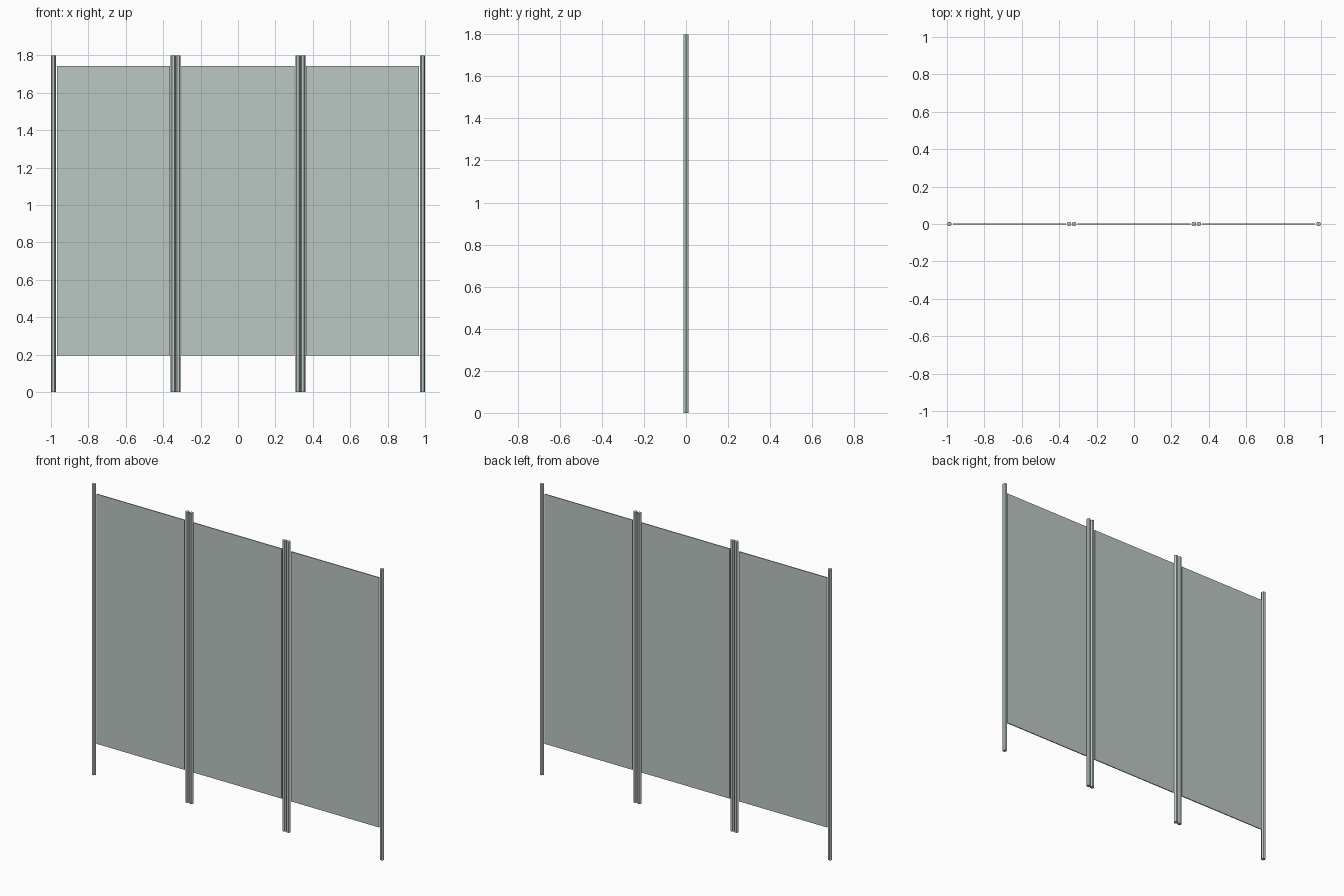
import bpy
import math

cube = bpy.data.objects.get("Cube")
if cube:
    bpy.data.objects.remove(cube, do_unlink=True)

HEIGHT = 1.8
POST_R = 0.0133
BAY = 2 / 3
PANEL_W, PANEL_T = 0.604, 0.006
PANEL_BOTTOM, PANEL_TOP = 0.195, 1.743

# Single pale grey-green finish
finish = bpy.data.materials.new("pale grey green")
finish.use_nodes = True
colour = (0.50, 0.57, 0.54, 1)
finish.diffuse_color = colour
finish.node_tree.nodes["Principled BSDF"].inputs["Base Color"].default_value = colour


def add_post(name, x):
    """Slim hexagonal upright with corners pointing sideways."""
    bpy.ops.mesh.primitive_cylinder_add(
        vertices=6, radius=POST_R, depth=HEIGHT,
        location=(x, 0, HEIGHT / 2), rotation=(0, 0, math.radians(30)))
    post = bpy.context.object
    post.name = name
    post.data.materials.append(finish)


def add_panel(name, x):
    """Thin flat sheet between two posts."""
    bpy.ops.mesh.primitive_cube_add(
        size=1, location=(x, 0, (PANEL_BOTTOM + PANEL_TOP) / 2))
    panel = bpy.context.object
    panel.name = name
    panel.scale = (PANEL_W, PANEL_T, PANEL_TOP - PANEL_BOTTOM)
    panel.data.materials.append(finish)


# Three bays, each a sheet with its own pair of posts
for label, i in (("right", -1), ("middle", 0), ("left", 1)):
    centre = i * BAY
    reach = BAY / 2 - POST_R
    add_panel(label + "_panel", centre)
    add_post(label + "_panel_right_post", centre - reach)
    add_post(label + "_panel_left_post", centre + reach)
